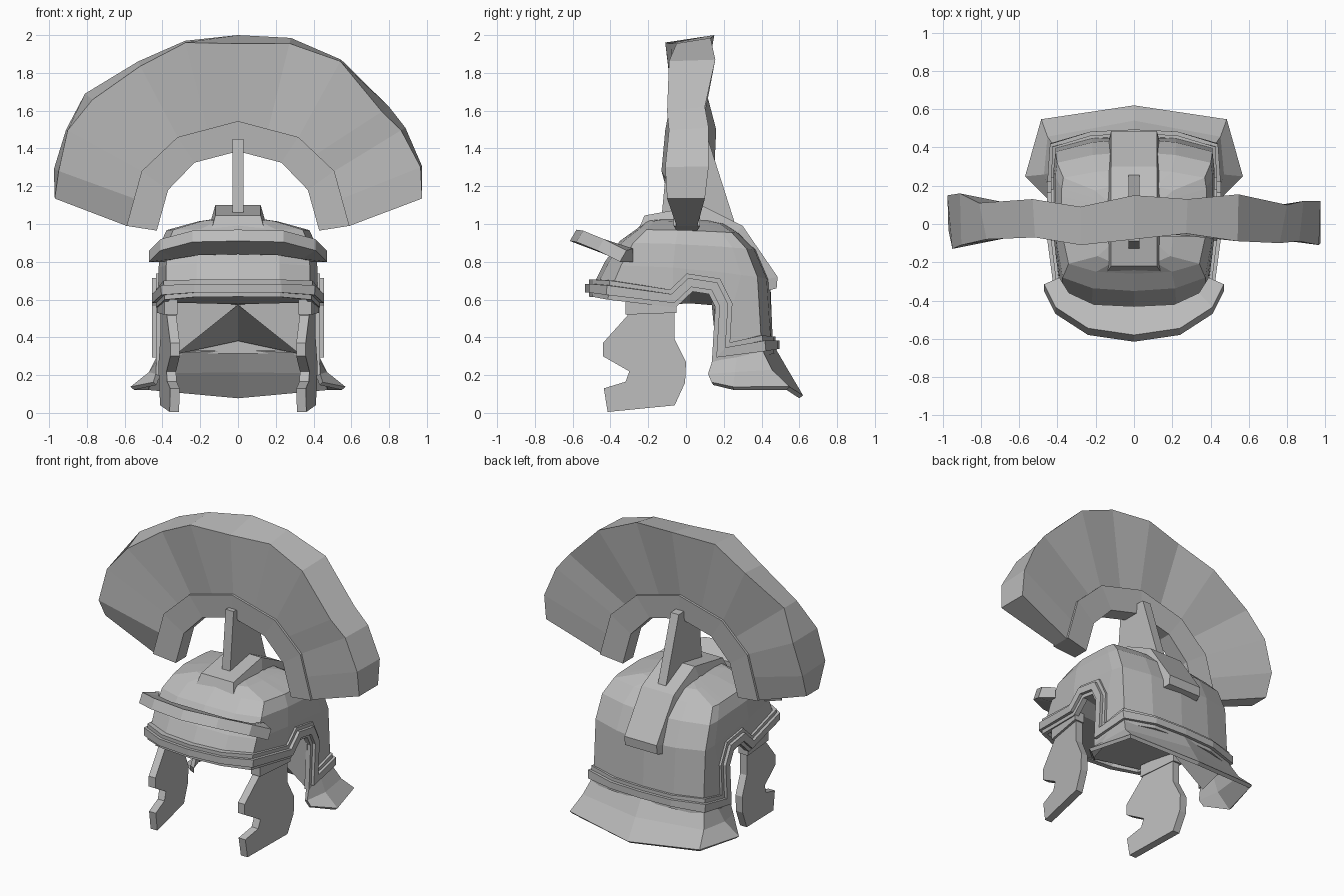
import bpy, bmesh
from mathutils import Vector as V

cube = bpy.data.objects.get("Cube")
if cube:
    bpy.data.objects.remove(cube)

steel = bpy.data.materials.new("grey_steel")
steel.use_nodes = True
grey = (0.5, 0.5, 0.5, 1)
steel.diffuse_color = grey
steel.node_tree.nodes["Principled BSDF"].inputs["Base Color"].default_value = grey


def loft(name, sections, ring=True, mirror=False, solid=0):
    """Skin a list of equal-length sections into one flat-shaded object."""
    bm = bmesh.new()
    rows = [[bm.verts.new(p) for p in s] for s in sections]
    n = len(rows[0])
    for a, b in zip(rows, rows[1:]):
        for i in range(n if ring else n - 1):
            j = (i + 1) % n
            bm.faces.new((a[i], a[j], b[j], b[i]))
    if ring:
        for end in (rows[0], rows[-1]):
            # a mirrored half stays open on the centre plane
            if not mirror or abs(end[0].co.x) > 0.001:
                bm.faces.new(end)
    bmesh.ops.remove_doubles(bm, verts=bm.verts, dist=0.0005)
    bmesh.ops.recalc_face_normals(bm, faces=bm.faces)
    me = bpy.data.meshes.new(name)
    bm.to_mesh(me)
    bm.free()
    me.materials.append(steel)
    ob = bpy.data.objects.new(name, me)
    bpy.context.collection.objects.link(ob)
    if mirror:
        ob.modifiers.new("mirror", 'MIRROR')
    if solid:
        mod = ob.modifiers.new("thickness", 'SOLIDIFY')
        mod.thickness = solid
        mod.offset = 0
    return ob


def sweep(name, path, outward, width, depth):
    """Rectangular strip along a half path that starts and ends on the centre plane."""
    sections = []
    last = len(path) - 1
    for i, p in enumerate(path):
        a = (p - path[i - 1]).normalized() if i else V((1, 0, 0))
        b = (path[i + 1] - p).normalized() if i < last else V((-1, 0, 0))
        n = outward[i]
        t = (a + b).normalized()
        side = n.cross(t).normalized()
        if i in (0, last):
            side = V((0, 0, 1 if side.z > 0 else -1))
        w = side * width / 2 / max(0.6, t.dot(b))
        sections.append([p - w - n * 0.02, p + w - n * 0.02, p + w + n * depth, p - w + n * depth])
    return loft(name, sections, mirror=True)


# Dome: rim with ear openings, then rings shrinking to the crown
rim = [V(p) for p in ((0, -.5, .66), (.22, -.48, .66), (.38, -.4, .65), (.42, -.07, .605),
                      (.42, .02, .69), (.42, .15, .67), (.42, .2, .57), (.42, .185, .32),
                      (.41, .4, .355), (.22, .45, .36), (0, .46, .36))]
plan = [(0, -.5), (.22, -.48), (.38, -.4), (.42, -.08), (.42, .02), (.42, .14),
        (.42, .23), (.42, .3), (.41, .39), (.22, .44), (0, .46)]
levels = [(1, .86, .97, .8, .7), (.98, .7, .82, .91, .86), (.9, .52, .62, .975, .95),
          (.5, .42, .45, 1.02, 1), (0, 0, 0, 1.045, 1.045)]
rings = [rim]
for sx, front, back, zf, zb in levels:
    rings.append([V((x * sx, y * (front if y < 0 else back), zf + (zb - zf) * i / 10))
                  for i, (x, y) in enumerate(plan)])
loft("dome", rings, ring=False, mirror=True)

# Lining: a low ceiling and a sloping back wall close the dome
apex = (0, .14, .575)
loft("lining_ceiling", [[(0, -.48, .62), (.37, -.38, .62)], [(0, -.07, .58), (.41, -.06, .59)],
                        [(0, .02, .585), (.41, .02, .655)], [apex, (.41, .15, .63)]],
     ring=False, mirror=True, solid=.01)
wall = [(.41, .15, .63), (.41, .17, .25), (.4, .38, .3), (0, .43, .385)]
loft("lining_back", [[apex] * 4, wall], ring=False, mirror=True, solid=.01)

# Rim trim: wide flat flange and a raised bead
out = [V((0, -1, 0)), V((.3, -1, 0)), V((.8, -.6, 0))] + [V((1, 0, 0))] * 5 + \
      [V((.8, .6, 0)), V((.2, 1, 0)), V((0, 1, 0))]
out = [n.normalized() for n in out]
sweep("rim_flange", rim, out, .09, .014)
sweep("rim_bead", rim, out, .045, .034)

# Brow visor, tilted up towards the front
lip = [(0, -.615, .91), (.24, -.58, .905), (.41, -.47, .86), (.47, -.35, .8)]
root = [(0, -.43, .84), (.21, -.42, .835), (.34, -.36, .815), (.39, -.28, .8)]
loft("brow_visor", [[V(a), V(a) + V((0, .035, .06)), V(b) + V((0, 0, .07)), V(b)]
                    for a, b in zip(lip, root)], mirror=True)

# Neck guard flaring out at the back
neck = [(.42, .14, .27), (.42, .27, .29), (.41, .4, .32), (0, .46, .34)]
bend = [(.425, .12, .2), (.46, .26, .21), (.445, .45, .22), (0, .53, .22)]
flare = [(.44, .14, .155), (.56, .25, .13), (.48, .54, .13), (0, .61, .085)]
loft("neck_guard", [neck, bend, flare], ring=False, mirror=True, solid=.025)

# Raised ridge plate running over the crown and down the back
ridge_base = [(-.25, .97), (.06, 1.03), (.24, .93), (.39, .7), (.41, .64)]
ridge_top = [(-.22, 1.045), (.08, 1.1), (.3, .99), (.485, .72), (.48, .66)]
loft("ridge_plate", [[(-.14, *b), (-.12, *t), (.12, *t), (.14, *b)]
                     for b, t in zip(ridge_base, ridge_top)])

# Fin that carries the crest
fin = [(-.13, 1.03), (.26, 1), (.12, 1.44), (-.09, 1.45)]
loft("crest_fin", [[(x, y, z) for y, z in fin] for x in (-.03, .03)])


def mirrored(half):
    return [(-x, z) for x, z in half] + [(x, z) for x, z in reversed(half[:-1])]


# Crest holder arch
inner = mirrored([(.43, .965), (.37, 1.18), (.23, 1.325), (0, 1.385)])
outer = mirrored([(.59, .99), (.51, 1.28), (.32, 1.46), (0, 1.545)])
loft("crest_holder", [[(a, -.05, c), (b, -.065, d), (b, .075, d), (a, .06, c)]
                      for (a, c), (b, d) in zip(inner, outer)])

# Plume: uneven fan above the holder
tips = [(-.97, 1.135), (-.975, 1.29), (-.91, 1.5), (-.81, 1.69), (-.53, 1.86), (-.28, 1.97),
        (0, 2), (.28, 1.985), (.546, 1.87), (.8, 1.62), (.886, 1.51), (.975, 1.305), (.975, 1.135)]
front_y = [-.03, -.13, -.11, -.08, -.07, -.11, -.08, -.05, -.09, -.1, -.09, -.11, -.1]
back_y = [.1, .15, .16, .11, .13, .09, .15, .13, .155, .1, .12, .12, .1]
fan = []
for i, (x, z) in enumerate(tips):
    k = i / 2
    j = min(int(k), 5)
    bx, bz = V(outer[j]).lerp(V(outer[j + 1]), k - j)
    drop = 1 if i in (0, 12) else .9 + .04 * (i % 3)
    fan.append([(bx, -.05, bz), (bx + (x - bx) * drop, front_y[i], bz + (z - bz) * drop),
                (x, back_y[i], z), (bx, .06, bz)])
loft("plume", fan)

# Cheek guards hanging from short hinges, angled inwards at the front
cheek = [(-.31, .6), (-.06, .6), (-.06, .39), (0, .27), (-.005, .16), (-.06, .04), (-.415, .005),
         (-.435, .13), (-.32, .165), (-.3, .22), (-.44, .3), (-.44, .37), (-.31, .515)]
hinge = [(-.32, .52), (-.05, .53), (-.05, .6), (-.32, .6)]
for side, s in (("left", 1), ("right", -1)):
    for part, shape, lo, hi in (("cheek_guard", cheek, .37, .42), ("cheek_hinge", hinge, .365, .435)):
        loft(side + "_" + part, [[(s * (x + .14 * y), y, z) for y, z in shape] for x in (lo, hi)])
